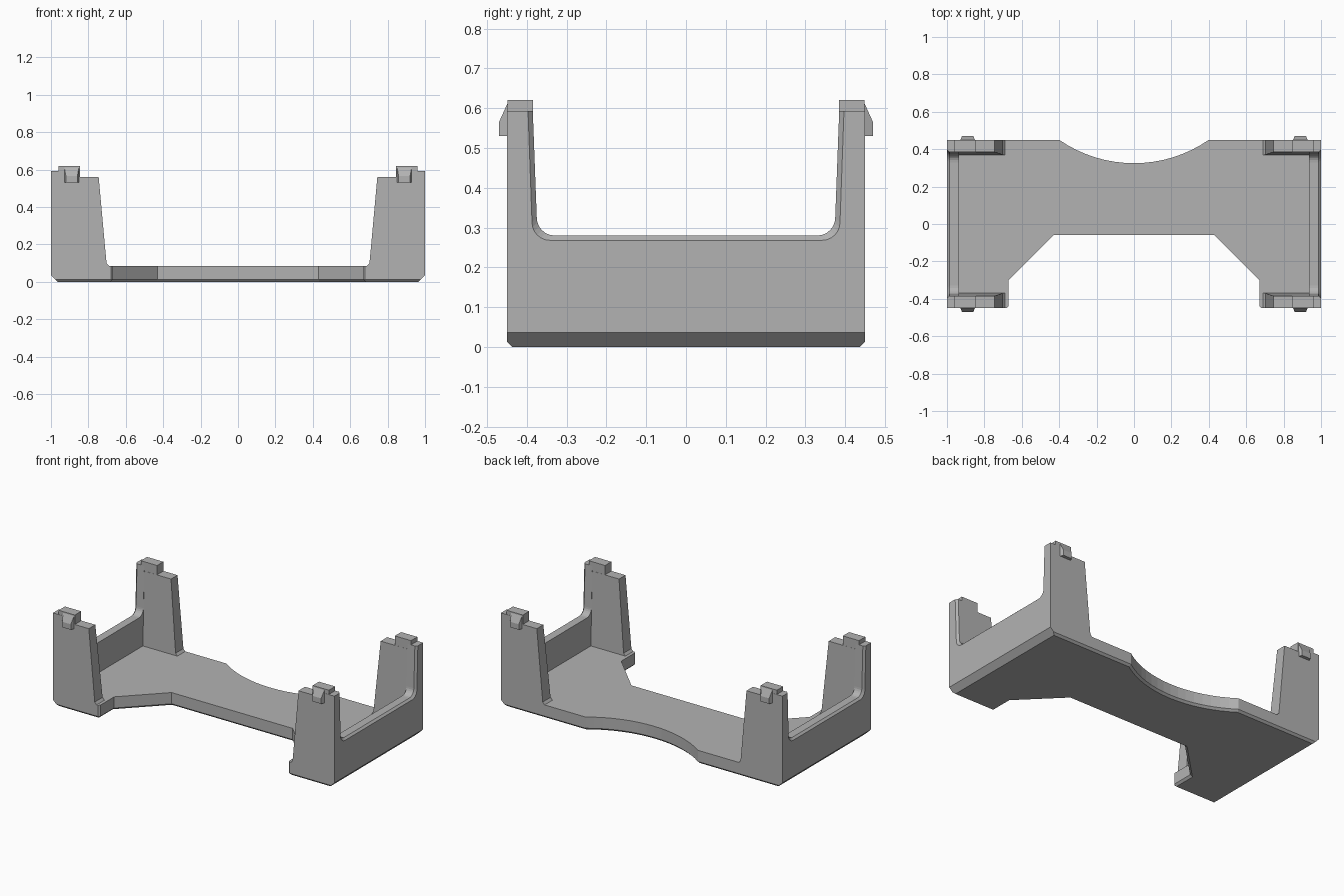
import bpy, bmesh, math
from mathutils import Vector

cube = bpy.data.objects.get("Cube")
if cube:
    bpy.data.objects.remove(cube)

GREY = (0.45, 0.45, 0.45, 1)
mat = bpy.data.materials.new("plain grey")
mat.use_nodes = True
mat.diffuse_color = GREY
mat.node_tree.nodes["Principled BSDF"].inputs["Base Color"].default_value = GREY

FLOOR, HALF, WALL_IN = 0.085, 0.45, 0.935
ARM_TOP, SILL = 0.593, 0.28


def finish(bm, name):
    bmesh.ops.recalc_face_normals(bm, faces=bm.faces)
    mesh = bpy.data.meshes.new(name)
    bm.to_mesh(mesh)
    bm.free()
    mesh.materials.append(mat)
    obj = bpy.data.objects.new(name, mesh)
    bpy.context.collection.objects.link(obj)
    return obj


def loft(rings, flip=(1, 1, 1)):
    """Skin matching closed rings of points and cap both ends."""
    bm = bmesh.new()
    loops = [[bm.verts.new([c * f for c, f in zip(p, flip)]) for p in r] for r in rings]
    for a, b in zip(loops, loops[1:]):
        for i in range(len(a)):
            j = (i + 1) % len(a)
            bm.faces.new((a[i], a[j], b[j], b[i]))
    bm.faces.new(loops[0])
    bm.faces.new(loops[-1])
    return bm


# Base plate: half outline mirrored, with a scooped back and a notched front
right = [(0.43, -0.06), (0.67, -0.30), (0.67, -0.44), (0.68, -HALF), (1, -HALF), (1, HALF)]
radius = (0.4 ** 2 + 0.125 ** 2) / 0.25
sweep = math.asin(0.4 / radius)
arc = []
for i in range(17):
    a = sweep * (1 - i / 8)
    arc.append((radius * math.sin(a), 0.325 + radius * (1 - math.cos(a))))
outline = right + arc + [(-x, y) for x, y in reversed(right)]
bm = loft([[(x, y, z) for x, y in outline] for z in (0, FLOOR)])
bmesh.ops.recalc_face_normals(bm, faces=bm.faces)
low = [e for e in bm.edges if all(v.co.z < 0.001 for v in e.verts)]
bmesh.ops.bevel(bm, geom=low, offset=0.013, segments=1, affect='EDGES')
for s in (1, -1):
    cut = bmesh.ops.bisect_plane(bm, geom=bm.verts[:] + bm.edges[:] + bm.faces[:],
                                 plane_co=(s, 0, 0.036), plane_no=(s, 0, -1),
                                 clear_outer=True)
    rim = [e for e in cut["geom_cut"] if isinstance(e, bmesh.types.BMEdge)]
    bmesh.ops.holes_fill(bm, edges=rim, sides=0)
finish(bm, "base_plate")


# End walls: U shape with rounded inner corners and a chamfered outer rim
def u_ring(x, grow):
    r, side = 0.045, 0.375 + grow
    sill = SILL - grow
    opening = [(0.385 + grow, ARM_TOP)]
    for i in range(7):
        a = math.pi / 2 * i / 6
        opening.append((side - r + r * math.cos(a), sill + r - r * math.sin(a)))
    half = [(HALF, FLOOR), (HALF, ARM_TOP)] + opening
    ring = half + [(-y, z) for y, z in reversed(half)]
    return [(x, y, z) for y, z in ring]


for side, s in (("left", 1), ("right", -1)):
    finish(loft([u_ring(WALL_IN, 0), u_ring(0.987, 0), u_ring(1, 0.012)], (s, 1, 1)),
           side + "_end_wall")

# Corner posts with drafted inner faces, top tabs and snap hooks
post = [(WALL_IN, FLOOR), (0.69, FLOOR), (0.703, 0.10), (0.745, 0.56), (WALL_IN, 0.56)]
tab = [(0.845, 0.56), (0.845, 0.62), (0.96, 0.62), (0.96, 0.56)]
hook = [(0.44, 0.53), (0.47, 0.53), (0.47, 0.565), (0.445, 0.62), (0.44, 0.62)]


def inner(z):
    return 0.37 + 0.015 * (z - FLOOR) / (ARM_TOP - FLOOR)


for side, sx in (("left", 1), ("right", -1)):
    for end, sy in (("back", 1), ("front", -1)):
        name, flip = end + "_" + side, (sx, sy, 1)
        finish(loft([[(x, inner(z), z) for x, z in post],
                     [(x, HALF, z) for x, z in post]], flip), name + "_post")
        finish(loft([[(x, 0.385, z) for x, z in tab],
                     [(x, 0.4485, z) for x, z in tab]], flip), name + "_tab")
        # hook narrows slightly towards its tip
        rings = [[(x + d * (y - 0.44) * 0.4, y, z) for y, z in hook]
                 for x, d in ((0.847, 1), (0.932, -1))]
        finish(loft(rings, flip), name + "_hook")
